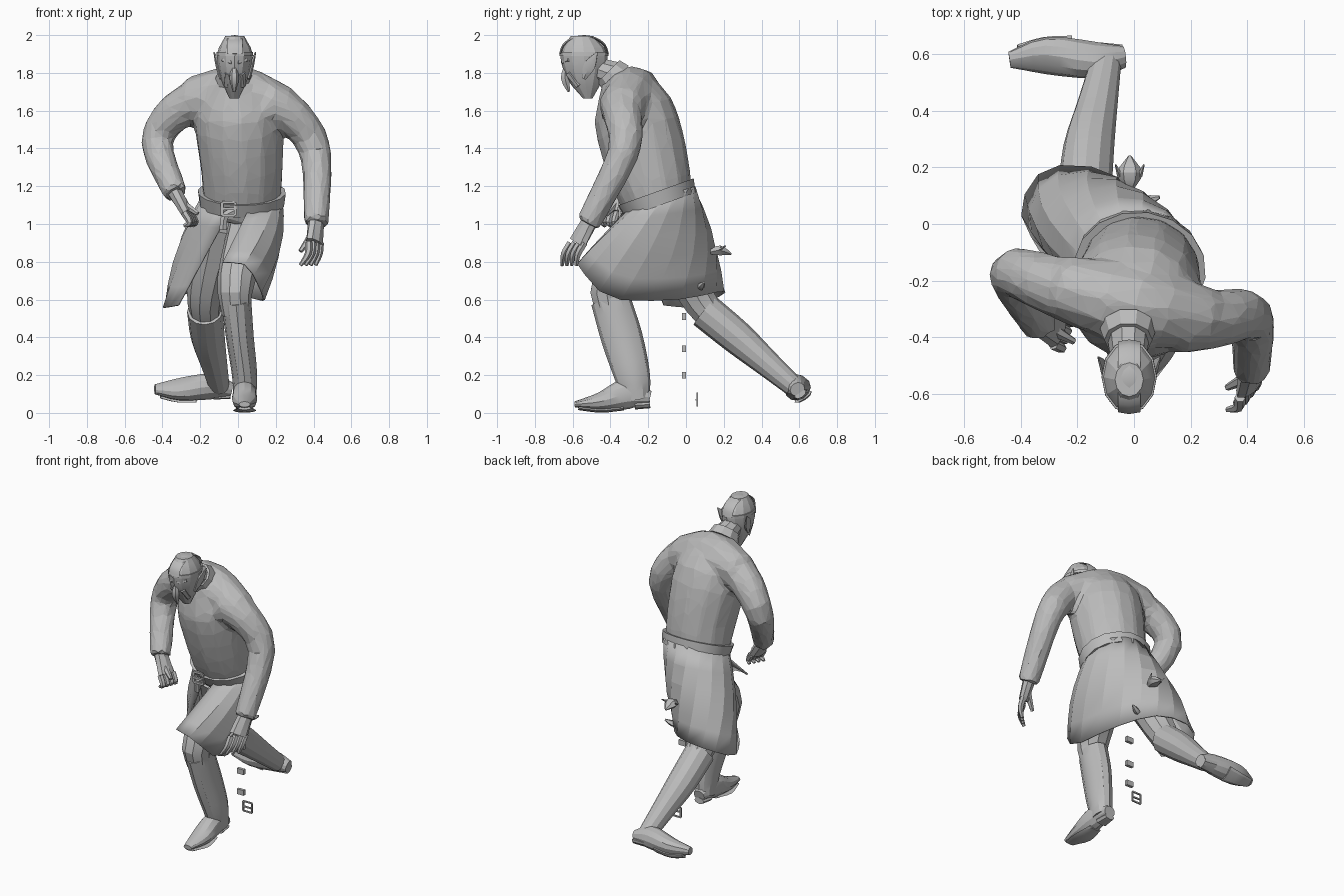
import bpy, bmesh, math
from mathutils import Vector, Matrix

cube = bpy.data.objects.get("Cube")
if cube:
    bpy.data.objects.remove(cube, do_unlink=True)

GREY = (.5, .5, .5, 1)
grey = bpy.data.materials.new("plain_grey")
grey.use_nodes = True
grey.diffuse_color = GREY
grey.node_tree.nodes["Principled BSDF"].inputs["Base Color"].default_value = GREY

ACROSS = Vector((1, 0, 0))
ALONG = Vector((0, 1, 0))
UPWARD = Vector((0, 0, 1))


def finish(name, bm, smooth_angle):
    """Turn a bmesh into a named object with the shared material."""
    bmesh.ops.recalc_face_normals(bm, faces=bm.faces)
    mesh = bpy.data.meshes.new(name)
    bm.to_mesh(mesh)
    bm.free()
    mesh.materials.append(grey)
    obj = bpy.data.objects.new(name, mesh)
    bpy.context.collection.objects.link(obj)
    bpy.ops.object.select_all(action='DESELECT')
    obj.select_set(True)
    bpy.context.view_layer.objects.active = obj
    bpy.ops.object.shade_smooth_by_angle(angle=math.radians(smooth_angle))
    return obj


def sample(keys, t):
    """Smooth curve through evenly spaced keys, for numbers or vectors."""
    place = t * (len(keys) - 1)
    i = min(int(place), len(keys) - 2)
    f = place - i
    start, end = keys[i], keys[i + 1]
    before = keys[i - 1] if i > 0 else start * 2 - end
    after = keys[i + 2] if i + 2 < len(keys) else end * 2 - start
    leave, arrive = (end - before) / 2, (after - start) / 2
    rise = f * f * (3 - 2 * f)
    return (start + (end - start) * rise + leave * (f * (1 - f) ** 2)
            - arrive * (f * f * (1 - f)))


def tube(name, points, widths, depths=None, side=ACROSS, sides=10, normal=None, smooth_angle=25):
    """Loft ellipses along a smooth path, with widths and depths eased along it."""
    bm = bmesh.new()
    points = [Vector(p) for p in points]
    count = 3 * (len(points) - 1)
    centres = [sample(points, i / count) for i in range(count + 1)]
    rings = []
    for i, centre in enumerate(centres):
        width = sample(widths, i / count)
        depth = sample(depths or widths, i / count)
        heading = normal or (centres[min(i + 1, count)] - centres[max(i - 1, 0)]).normalized()
        u = (side - heading * side.dot(heading)).normalized()
        v = heading.cross(u)
        angles = [k * math.tau / sides for k in range(sides)]
        rings.append([bm.verts.new(centre + u * width * math.cos(a) + v * depth * math.sin(a))
                      for a in angles])
    for low, high in zip(rings, rings[1:]):
        for k in range(sides):
            nxt = (k + 1) % sides
            bm.faces.new((low[k], low[nxt], high[nxt], high[k]))
    bm.faces.new(rings[0])
    bm.faces.new(rings[-1])
    return finish(name, bm, smooth_angle)


def box(name, centre, size):
    bm = bmesh.new()
    place = Matrix.Translation(centre) @ Matrix.Diagonal((*size, 1))
    bmesh.ops.create_cube(bm, size=1, matrix=place)
    return finish(name, bm, 0)


def buckle(name, centre, width, bar):
    """Upright square frame with a prong."""
    centre = Vector(centre)
    for label, sign in (("first", 1), ("second", -1)):
        box(f"{name}_{label}_post", centre + ACROSS * sign * width / 2, (bar, bar, width))
        box(f"{name}_{label}_rail", centre + UPWARD * sign * width / 2, (width, bar, bar))
    box(f"{name}_prong", centre - ALONG * bar / 2, (width, bar, bar))


def hand(label, wrist, knuckle, spread, curl, thumb):
    """Palm, four curled fingers and a thumb."""
    wrist, knuckle, spread, curl, thumb = map(Vector, (wrist, knuckle, spread, curl, thumb))
    reach = (knuckle - wrist) * .45
    tube(f"{label}_palm", [wrist, knuckle], (.045, .06), (.04, .03), side=spread.normalized(), sides=8)
    for i in range(4):
        root = knuckle + spread * (i - 1.5)
        bend = root + reach
        tip = bend + curl - ACROSS * curl.x * i / 6
        tube(f"{label}_finger_{i + 1}", [root, bend, tip], (.02, .018, .01), sides=6)
    base = wrist.lerp(knuckle, .5)
    tube(f"{label}_thumb", [base, base + thumb], (.026, .012), sides=6)


# Tunic: torso, shoulders and sleeves fused into one faceted garment
TWIST = Vector((1, -.15, 0))
torso = tube("tunic", [(.02, -.13, 1.04), (.02, -.2, 1.3), (0, -.28, 1.6), (-.01, -.36, 1.78)],
             (.2, .22, .23, .1), (.175, .22, .215, .1), side=TWIST, sides=14)
parts = [
    torso,
    tube("shoulders", [(-.26, -.22, 1.66), (0, -.285, 1.695), (.25, -.335, 1.61)],
         (.115, .145, .115), side=UPWARD),
    tube("left_sleeve", [(.15, -.34, 1.64), (.29, -.335, 1.57), (.41, -.33, 1.38), (.415, -.52, 1)], (.125, .068)),
    tube("right_sleeve", [(-.15, -.26, 1.67), (-.32, -.205, 1.6), (-.43, -.18, 1.43), (-.33, -.36, 1.16)],
         (.125, .068)),
]
for part in parts:
    part.select_set(True)
bpy.context.view_layer.objects.active = torso
bpy.ops.object.join()
torso.modifiers.new("fuse", 'REMESH').voxel_size = .02
ease = torso.modifiers.new("ease", 'SMOOTH')
ease.iterations = 5
torso.modifiers.new("facets", 'DECIMATE').ratio = .09

tube("neck", [(-.02, -.36, 1.78), (-.02, -.5, 1.83)], (.08, .06))
tube("collar", [(-.02, -.37, 1.77), (-.02, -.41, 1.81)], (.1, .085))

# Belt with buckle and hanging end
tube("belt", [(.02, -.135, 1.1), (.02, -.16, 1.17)], (.225, .235), (.2, .215), side=TWIST, sides=16)
buckle("belt_buckle", (-.05, -.35, 1.08), .07, .014)
tube("belt_end", [(-.02, -.34, 1.07), (-.07, -.34, 1.04), (-.08, -.33, .97)], (.02, .018), (.008, .006), sides=4)

# Coat skirt: a sheet from the waist to an uneven hem, open in front
hem = [Vector(p) for p in ((-.32, -.12, .57), (-.4, .05, .56), (-.3, .2, .63), (-.06, .17, .64),
                           (.1, -.05, .6), (.14, -.4, .61), (.05, -.57, .78), (-.08, -.55, .8))]
COLUMNS, ROWS = 16, 5
bm = bmesh.new()
grid = []
for i in range(COLUMNS + 1):
    around = i / COLUMNS
    angle = math.radians(-105 - 335 * around)
    out = Vector((math.cos(angle), math.sin(angle), 0))
    waist = Vector((.02 + .215 * out.x, -.135 + .185 * out.y, 1.14 + .06 * out.y))
    foot = sample(hem, around)
    puff = .05 * (1 - max(0, -out.y))
    grid.append([bm.verts.new(waist.lerp(foot, k / ROWS) + out * puff * math.sin(math.pi * k / ROWS))
                 for k in range(ROWS + 1)])
for near, far in zip(grid, grid[1:]):
    for k in range(ROWS):
        bm.faces.new((near[k], near[k + 1], far[k + 1], far[k]))
skirt = finish("coat_skirt", bm, 12)
skirt.modifiers.new("thickness", 'SOLIDIFY').thickness = .01

# Hands
hand("left", (.415, -.5, 1.03), (.405, -.575, .9), (.02, .025, 0), (-.04, -.01, -.06), (-.08, -.04, -.11))
hand("right", (-.335, -.35, 1.17), (-.27, -.38, 1.06), (.01, .03, 0), (-.03, .01, -.02), (.09, -.05, -.06))

# Head, from chin to crown, with a banded cap
FACE = Vector((-.017, -.54, 1.9))
tube("head", [(-.02, -.52, 1.665), (-.02, -.535, 1.77), FACE, (-.017, -.55, 1.995)], (.025, .072, .094, .05),
     (.025, .095, .125, .06), sides=12, normal=UPWARD, smooth_angle=15)
tube("cap_band", [FACE - UPWARD * .01, FACE + UPWARD * .01], (.098, .097), (.13, .129), sides=12, normal=UPWARD)
arch = [FACE + Vector((0, -.125 * math.cos(a), .093 * math.sin(a)))
        for a in (math.pi * k / 6 for k in range(7))]
tube("cap_strip", arch, (.04, .04), (.007, .007), sides=4)
tube("nose", [(-.02, -.635, 1.84), (-.02, -.64, 1.77), (-.02, -.62, 1.7)], (.012, .025, .008), sides=6)
for label, sign in (("left", 1), ("right", -1)):
    def on_face(out, forward, up):
        return FACE + Vector((sign * out, -forward, up))
    tube(f"{label}_ear", [on_face(.07, 0, -.13), on_face(.09, -.03, -.06), on_face(.11, -.07, .01)],
         (.012, .012, .003), (.012, .035, .003), sides=6)
    tube(f"{label}_brow", [on_face(.015, .11, -.045), on_face(.065, .08, -.03)], (.012, .01), side=ALONG, sides=5)
    tube(f"{label}_cheek", [on_face(.035, .08, -.1), on_face(.045, .03, -.17)], (.02, .015), sides=5)

# Legs inside the skirt
tube("left_thigh", [(.08, -.14, 1), (-.01, -.4, .7), (-.01, -.4, .52)], (.13, .1, .075))
tube("right_thigh", [(-.09, -.1, 1), (-.17, .04, .65), (-.17, .14, .5)], (.13, .1, .08))

# Left boot, planted in front
tube("left_boot", [(-.01, -.4, .6), (.01, -.34, .4), (.035, -.285, .2), (.035, -.26, .07)],
     (.08, .06), (.105, .11, .095, .07), sides=12)
tube("left_boot_foot", [(.035, -.19, .08), (.035, -.31, .1), (.035, -.45, .06), (.035, -.59, .045)],
     (.04, .062, .064, .03), (.035, .08, .05, .015), sides=12)
tube("left_boot_sole", [(.035, -.33, .025), (.035, -.45, .012), (.035, -.57, .025)], (.045, .062, .035), (.012, .01), sides=8)
tube("left_boot_heel", [(.035, -.19, .045), (.035, -.27, .04)], (.035, .045), (.02, .022), sides=8)

# Right boot, stretched out behind with the toe turned outward
SOLE = Vector((0, .83, .55))
tube("right_boot", [(-.175, .1, .54), (-.16, .27, .4), (-.13, .42, .27), (-.1, .57, .14)],
     (.095, .09, .072, .055), sides=12)
tube("right_boot_foot", [(-.035, .59, .125), (-.14, .58, .14), (-.31, .595, .125), (-.44, .58, .125)],
     (.04, .062, .07, .03), (.035, .07, .055, .025), side=SOLE, sides=12)
tube("right_boot_sole", [(-.22, .62, .085), (-.32, .625, .08), (-.41, .61, .095)], (.055, .03), (.014, .012), side=SOLE, sides=8)
tube("right_boot_heel", [(-.04, .605, .1), (-.13, .605, .1)], (.035, .045), (.02, .02), side=SOLE, sides=8)

# Loose trinkets hanging behind the coat
tube("charm", [(-.015, .12, .85), (-.015, .18, .86), (-.015, .24, .84)], (.012, .045, .006), (.01, .03, .006), sides=6)
for label, sign in (("left", 1), ("right", -1)):
    tube(f"charm_horn_{label}", [(-.015 + sign * .035, .17, .86), (-.015 + sign * .05, .21, .885)], (.01, .003), sides=4)
tube("trinket_blade", [(0, .06, .66), (.045, .08, .67), (.09, .095, .69)], (.01, .02, .006), side=ALONG, sides=5)
box("trinket_pin", (.03, .06, .75), (.005, .005, .18))
for i, height in enumerate((.51, .34, .2)):
    box(f"trinket_link_{i + 1}", (.03, -.01, height), (.05, .02, .035))
buckle("loose_buckle", (.03, .06, .07), .065, .009)
